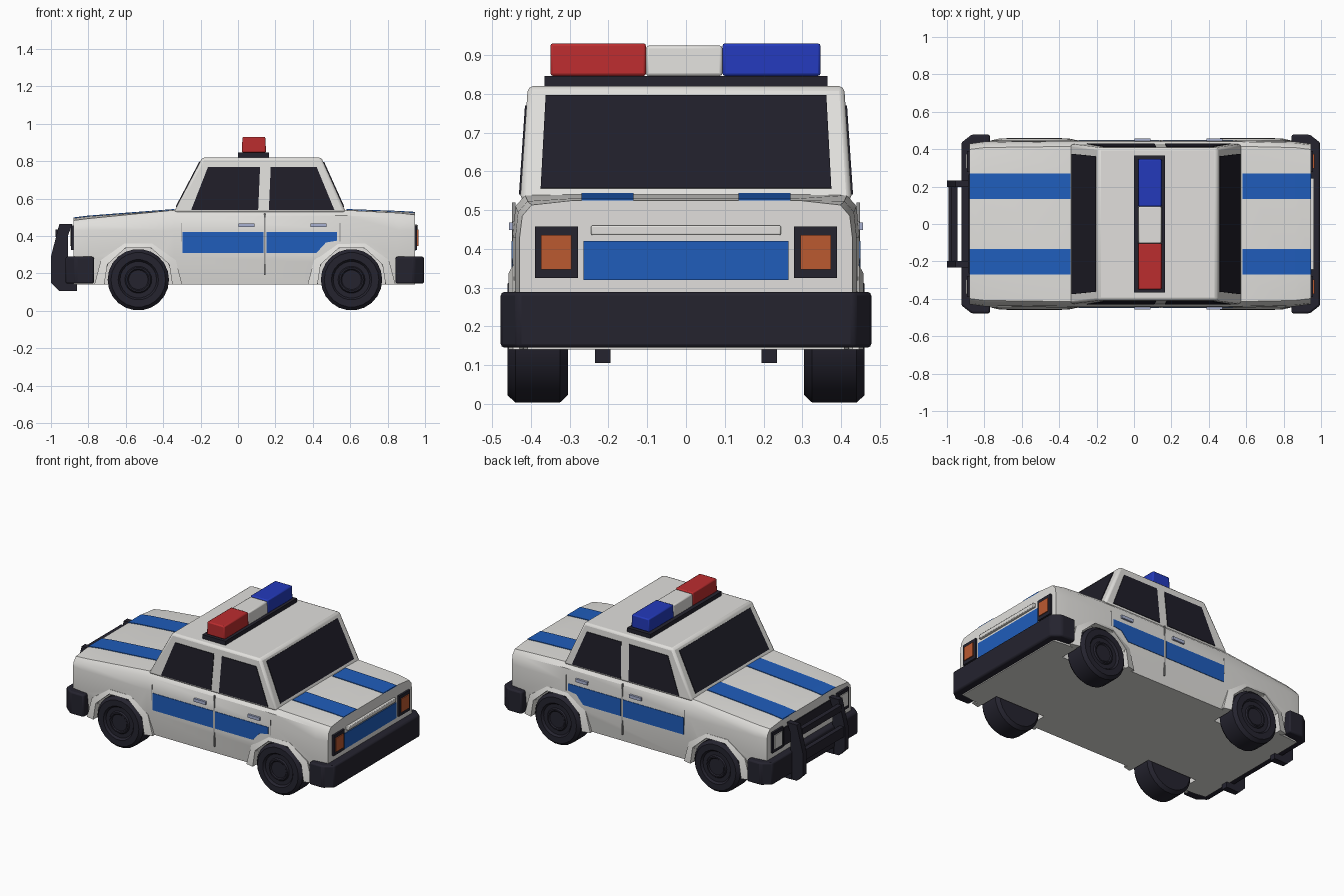
import bpy, bmesh, math
from mathutils import Vector

if "Cube" in bpy.data.objects:
    bpy.data.objects.remove(bpy.data.objects["Cube"])


def mat(name, rgb):
    m = bpy.data.materials.new(name)
    m.diffuse_color = (*rgb, 1)
    m.use_nodes = True
    m.node_tree.nodes["Principled BSDF"].inputs["Base Color"].default_value = m.diffuse_color
    return m


WHITE = mat("white paint", (.75, .74, .715))
DARK = mat("dark rubber", (.018, .017, .028))
GLASS = mat("dark glass", (.014, .013, .022))
STRIPE = mat("stripe blue", (.014, .11, .5))
RED = mat("lamp red", (.5, .026, .028))
NAVY = mat("lamp blue", (.017, .042, .5))
ORANGE = mat("tail light orange", (.5, .1, .03))
SEAM = mat("seam grey", (.3, .3, .3))
HANDLE = mat("handle grey blue", (.4, .45, .65))


def finish(name, bm, material, bevel=0, seg=2, smooth=True):
    bmesh.ops.recalc_face_normals(bm, faces=bm.faces[:])
    me = bpy.data.meshes.new(name)
    bm.to_mesh(me)
    bm.free()
    me.materials.append(material)
    ob = bpy.data.objects.new(name, me)
    bpy.context.collection.objects.link(ob)
    if bevel:
        b = ob.modifiers.new("bevel", 'BEVEL')
        b.width, b.segments, b.limit_method = bevel, seg, 'ANGLE'
        b.angle_limit = math.radians(35)
    if smooth:
        bpy.context.view_layer.objects.active = ob
        ob.select_set(True)
        bpy.ops.object.shade_smooth_by_angle(angle=math.radians(35))
        ob.select_set(False)
    return ob


def loft(name, rings, material, **kw):
    bm = bmesh.new()
    loops = [[bm.verts.new(p) for p in r] for r in rings]
    n = len(loops[0])
    for a, b in zip(loops, loops[1:]):
        for i in range(n):
            j = (i + 1) % n
            bm.faces.new((a[i], a[j], b[j], b[i]))
    bm.faces.new(loops[0])
    bm.faces.new(loops[-1])
    return finish(name, bm, material, **kw)


def prism(name, pts, half, material, **kw):
    """Flat polygon thickened both ways by the vector half."""
    h = Vector(half)
    return loft(name, [[Vector(p) - h for p in pts], [Vector(p) + h for p in pts]], material, **kw)


def box(name, x, y, z, material, **kw):
    pts = [(x[0], y[0], z[0]), (x[1], y[0], z[0]), (x[1], y[1], z[0]), (x[0], y[1], z[0])]
    return loft(name, [pts, [(a, b, z[1]) for a, b, _ in pts]], material, **kw)


# Lower body: cross-sections along the length
def section(x, w, top, edge):
    half = [(.425 * w, .14), (.447 * w, .29), (.447 * w, .43), (.44 * w, edge - .02),
            (.415 * w, edge + .008), (.29, top)]
    return [(x, y, z) for y, z in half] + [(x, -y, z) for y, z in reversed(half)]


body = loft("body", [section(-.88, .96, .495, .475), section(-.80, .985, .505, .485),
                     section(-.34, 1, .54, .53), section(.57, 1, .54, .53),
                     section(.86, .985, .53, .515), section(.945, .96, .525, .505)],
            WHITE)

AXLES = {"front": -.533, "rear": .607}
WZ, WR = .166, .164

for end, ax in AXLES.items():
    for side, s in (("near", -1), ("far", 1)):
        # Wheel well cutter
        circ = [(ax + .182 * math.cos(i * math.tau / 24), s * .41,
                 WZ + .182 * math.sin(i * math.tau / 24)) for i in range(24)]
        cut = prism("wheel_well_cutter", circ, (0, .115, 0), WHITE, smooth=False)
        cut.hide_render = True
        cut.hide_set(True)
        m = body.modifiers.new("well", 'BOOLEAN')
        m.object, m.operation, m.solver = cut, 'DIFFERENCE', 'EXACT'

        # Wheel turned from a profile, with recessed hub
        prof = [(.10, .305), (.145, .305), (WR, .325), (WR, .44), (.146, .46), (.108, .46),
                (.098, .447), (.072, .447), (.066, .456), (.058, .456), (.052, .45)]
        loft(end + "_wheel_" + side,
             [[(ax + r * math.cos(i * math.tau / 22), s * y, WZ + r * math.sin(i * math.tau / 22))
               for i in range(22)] for r, y in prof], DARK)

        # Angular flare above the wheel
        outer = [(.235, -.026), (.20, .105), (.075, .193), (-.075, .193), (-.20, .105), (-.235, -.026)]
        inner = [(.182, -.026), (.165, .082), (.068, .170), (-.068, .170), (-.165, .082), (-.182, -.026)]
        bm = bmesh.new()
        rows = []
        for o, i in zip(outer, inner):
            rows.append([bm.verts.new((ax + p[0], s * y, WZ + p[1]))
                         for p, y in ((o, .43), (o, .446), (i, .458), (i, .41))])
        for a, b in zip(rows, rows[1:]):
            for k in range(4):
                l = (k + 1) % 4
                bm.faces.new((a[k], a[l], b[l], b[k]))
        bm.faces.new(rows[0])
        bm.faces.new(rows[-1])
        finish(end + "_arch_" + side, bm, WHITE)

# Cabin
loft("cabin", [[(-.345, -.428, .525), (.578, -.428, .525), (.578, .428, .525), (-.345, .428, .525)],
               [(-.19, -.408, .82), (.445, -.408, .82), (.445, .408, .82), (-.19, .408, .82)]],
     WHITE, bevel=.014)


def cab_x(z, front):
    t = (z - .525) / .295
    return -.345 + .155 * t if front else .578 - .133 * t


# Windscreen and rear window
for name, front in (("windscreen", True), ("rear_window", False)):
    pts = [(cab_x(z, front), y, z) for y, z in ((-.375, .555), (.375, .555), (.362, .795), (-.362, .795))]
    prism(name, pts, (-.004 if front else .004, 0, .002), GLASS, smooth=False)

# Painted sides, windows, seams and handles on both flanks
WINDOWS = {"front_side_window": [(-.25, .54), (.108, .54), (.118, .77), (-.16, .77)],
           "rear_side_window": [(.165, .54), (.515, .54), (.42, .77), (.175, .77)]}
BANDS = {"front_door_stripe": [(-.297, .31), (.135, .31), (.135, .42), (-.297, .42)],
         "rear_door_stripe": [(.152, .31), (.42, .31), (.47, .365), (.53, .375), (.53, .42), (.152, .42)]}
for side, s in (("near", -1), ("far", 1)):
    for name, pts in WINDOWS.items():
        prism(f"{name}_{side}", [(x, s * (.428 - .02 * (z - .525) / .295), z) for x, z in pts],
              (0, .004, 0), GLASS, smooth=False)
    for name, pts in BANDS.items():
        prism(f"{name}_{side}", [(x, s * .447, z) for x, z in pts], (0, .003, 0), STRIPE, smooth=False)
    box("door_seam_" + side, (.140, .146), sorted((s * .44, s * .449)), (.19, .52), SEAM, smooth=False)
    for x in (-.303, .545):
        box("door_edge_" + side, (x - .002, x + .002), sorted((s * .44, s * .448)), (.37, .47), SEAM, smooth=False)
    for x in (.045, .43):
        box("door_handle_" + side, (x - .042, x + .042), sorted((s * .43, s * .457)), (.448, .468), HANDLE)

    # Bonnet and boot stripes
    for name, path in (("bonnet_stripe", [(-.88, .495), (-.80, .505), (-.34, .54)]),
                       ("boot_stripe", [(.58, .54), (.86, .53), (.945, .525)])):
        loft(f"{name}_{side}", [[(x, s * y, z + d) for y, d in
                                 ((.135, -.003), (.27, -.003), (.27, .004), (.135, .004))]
                                for x, z in path], STRIPE, smooth=False)

    # Head lights and tail lights: dark frame and lens
    ys = sorted((s * .278, s * .39))
    yl = sorted((s * .296, s * .374))
    box("tail_light_frame_" + side, (.93, .958), ys, (.325, .457), DARK)
    box("tail_light_" + side, (.94, .964), yl, (.347, .435), ORANGE)
    box("head_light_frame_" + side, (-.893, -.86), ys, (.325, .457), DARK)
    box("head_light_" + side, (-.899, -.87), yl, (.347, .435), WHITE)

    # Push bar upright
    prism("push_bar_post_" + side,
          [(x, s * .215, z) for x, z in ((-.90, .105), (-.955, .105), (-1, .15), (-1, .29),
                                         (-.955, .465), (-.885, .465), (-.91, .40), (-.91, .28), (-.88, .25))],
          (0, .018, 0), DARK)
    # Small tow brackets under the nose
    box("bracket_" + side, (-.92, -.86), sorted((s * .195, s * .235)), (.105, .16), DARK)

# Push bar cross members
box("push_bar_top", (-.975, -.945), (-.2, .2), (.395, .435), DARK)
box("push_bar_middle", (-.992, -.962), (-.2, .2), (.235, .30), DARK)

# Grille, rear panel and its lip
box("grille", (-.886, -.87), (-.265, .265), (.325, .44), DARK, smooth=False)
box("rear_panel", (.94, .949), (-.265, .265), (.32, .42), STRIPE, smooth=False)
box("boot_lip", (.93, .962), (-.245, .245), (.435, .46), WHITE, bevel=.004)

# Wrap-around bumpers
for name, s, off in (("front_bumper", -1, 0), ("rear_bumper", 1, .072)):
    half_out = [(.77, .478), (.868, .478), (.923, .435)]
    half_in = [(.865, .41), (.77, .42)]
    plan = half_out + [(x, -y) for x, y in reversed(half_out)]
    plan += [(x, -y) for x, y in reversed(half_in)] + half_in
    prism(name, [(s * (x + off), y, .217) for x, y in plan], (0, 0, .072), DARK, bevel=.01)

# Roof light bar
box("light_bar_base", (0, .165), (-.365, .365), (.815, .846), DARK)
for name, y0, y1, top, m in (("red_lamp", -.35, -.103, .93, RED), ("white_lamp", -.103, .094, .924, WHITE),
                             ("blue_lamp", .094, .347, .93, NAVY)):
    loft(name, [[(a, y, z) for a, y in ((.02 + i, y0), (.15 - i, y0), (.15 - i, y1), (.02 + i, y1))]
                for z, i in ((.846, 0), (top, .004))], m, bevel=.007)
